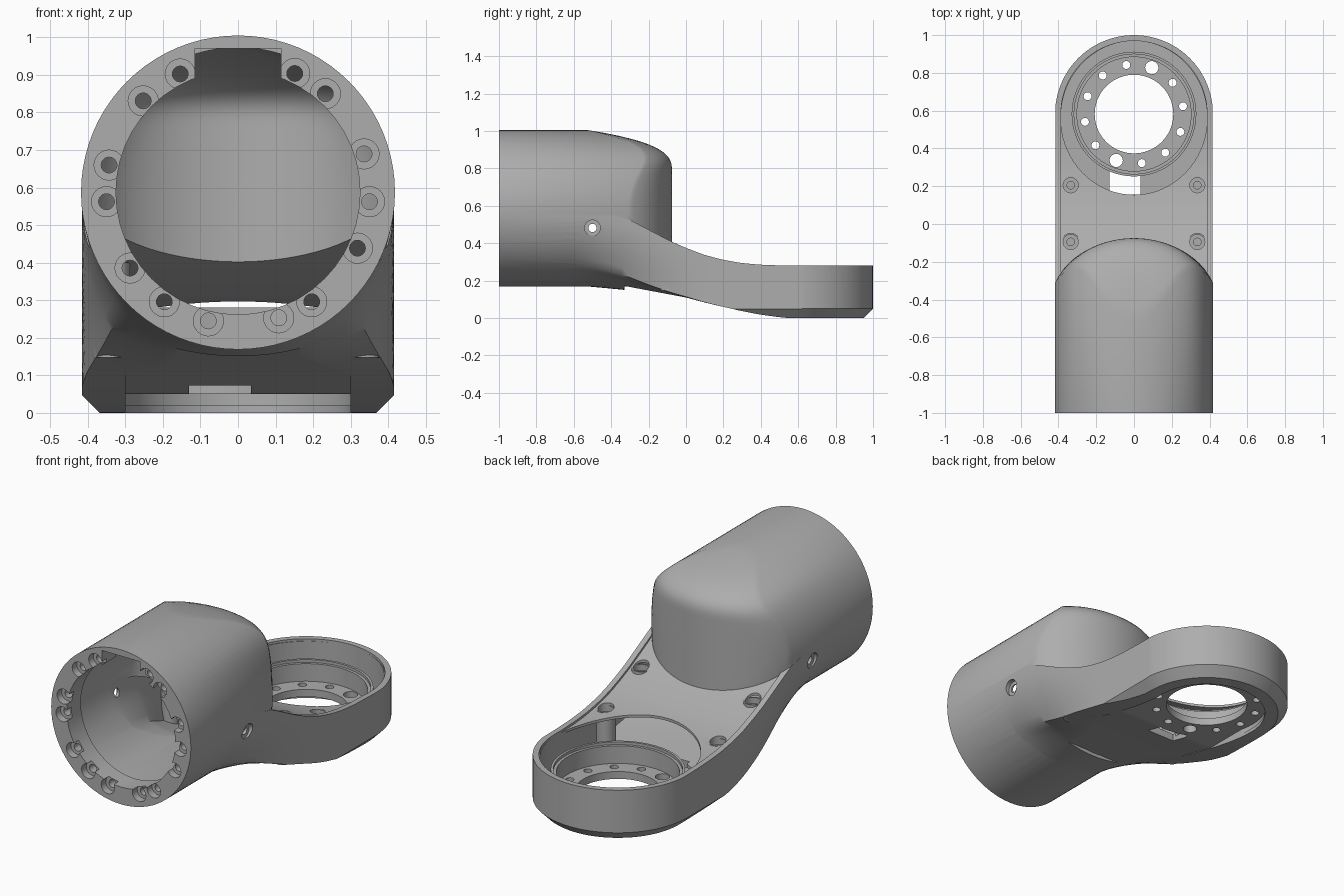
import bpy, bmesh, math
from mathutils import Matrix, Vector

cube = bpy.data.objects.get("Cube")
if cube:
    bpy.data.objects.remove(cube, do_unlink=True)

metal = bpy.data.materials.new("grey_metal")
metal.use_nodes = True
metal.diffuse_color = (0.42, 0.42, 0.42, 1)
metal.node_tree.nodes["Principled BSDF"].inputs["Base Color"].default_value = (0.42, 0.42, 0.42, 1)

AXIS = 0.587      # height of the barrel axis
R = 0.418         # outer radius of barrel and tray
HUB = 0.582       # y of the tray centre


def make(name, bm):
    bmesh.ops.recalc_face_normals(bm, faces=bm.faces)
    mesh = bpy.data.meshes.new(name)
    bm.to_mesh(mesh)
    bm.free()
    mesh.materials.append(metal)
    ob = bpy.data.objects.new(name, mesh)
    bpy.context.collection.objects.link(ob)
    return ob


def loft(name, rings):
    """Skin a list of closed rings and cap both ends."""
    bm = bmesh.new()
    rows = [[bm.verts.new(p) for p in ring] for ring in rings]
    n = len(rows[0])
    for a, b in zip(rows, rows[1:]):
        for i in range(n):
            j = (i + 1) % n
            bm.faces.new((a[i], a[j], b[j], b[i]))
    bm.faces.new(rows[0])
    bm.faces.new(rows[-1])
    return make(name, bm)


def boolean(target, tool, mode="DIFFERENCE"):
    """Apply a boolean, falling back to the exact solver if nothing changed."""
    bpy.context.view_layer.objects.active = target
    before = len(target.data.vertices)
    for solver in ("MANIFOLD", "EXACT"):
        mod = target.modifiers.new("cut", "BOOLEAN")
        mod.operation, mod.solver, mod.object = mode, solver, tool
        try:
            bpy.ops.object.modifier_apply(modifier=mod.name)
        except RuntimeError:
            target.modifiers.clear()
        if len(target.data.vertices) != before:
            break
    bpy.data.objects.remove(tool, do_unlink=True)


def rod(a, b, r, seg=24, squash=1):
    """Cylinder between two points, optionally oval along its local y."""
    a, b = Vector(a), Vector(b)
    bm = bmesh.new()
    turn = (b - a).to_track_quat("Z", "Y").to_matrix().to_4x4()
    bmesh.ops.create_cone(bm, cap_ends=True, segments=seg, radius1=r, radius2=r, depth=(b - a).length,
                          matrix=Matrix.Translation((a + b) / 2) @ turn @ Matrix.Diagonal((1, squash, 1, 1)))
    return make("rod", bm)


def box(lo, hi):
    lo, hi = Vector(lo), Vector(hi)
    bm = bmesh.new()
    bmesh.ops.create_cube(bm, size=1, matrix=Matrix.Translation((lo + hi) / 2) @ Matrix.Diagonal((*(hi - lo), 1)))
    return make("box", bm)


def curve(points):
    """Piecewise height along y."""
    def at(y):
        if y <= points[0][0]:
            return points[0][1]
        for (a, u), (b, v) in zip(points, points[1:]):
            if y <= b:
                return u + (v - u) * (y - a) / (b - a)
        return points[-1][1]
    return at


top = curve([(-0.7, 0.587), (-0.5, 0.573), (-0.3, 0.525), (-0.08, 0.41), (0, 0.375), (0.1, 0.337),
             (0.2, 0.311), (0.3, 0.294), (0.4, 0.285), (0.55, 0.28)])
bottom = curve([(-0.7, 0.182), (-0.5, 0.167), (-0.3, 0.148), (0, 0.103), (0.2, 0.06), (0.3, 0.037),
                (0.4, 0.018), (0.52, 0.002), (0.6, 0)])
floor = curve([(-0.6, 0.25), (-0.3, 0.215), (0, 0.145), (0.25, 0.093)])
pocket_roof = curve([(-0.33, 0.172), (0, 0.11), (0.25, 0.05)])


def square_mix(y):
    t = min(max((y + 0.65) / 0.85, 0), 1)
    return t * t * (3 - 2 * t)


def trough(name, w, y0, y1, low, high, mix=square_mix, steps=44):
    """Channel whose underside goes from round to square along y."""
    rings = []
    for k in range(steps + 1):
        y = y0 + (y1 - y0) * k / steps
        t, ring = mix(y), []
        for i in range(33):
            c, s = math.cos(math.pi * i / 32), math.sin(math.pi * i / 32)
            f = 1 + t * (1 / max(abs(c), abs(s)) - 1)
            ring.append((w * c * f, y, high(y) - (high(y) - low(y)) * s * f))
        rings.append(ring)
    return loft(name, rings)


def stadium(layers):
    """Long plan shape with a round back end, as (z, radius) layers."""
    rings = []
    for z, r in layers:
        arc = [(r * math.cos(math.pi * i / 48), HUB + r * math.sin(math.pi * i / 48), z) for i in range(49)]
        rings.append([(r, -0.8, z)] + arc + [(-r, -0.8, z)])
    return loft("plan", rings)


def barrel(name, r, y0, inset, seg=80):
    """Horizontal barrel with a curved back wall that rolls over at the top."""
    def ring(s, flat=None):
        pts = []
        for i in range(seg):
            a = 2 * math.pi * i / seg
            x, h = s * math.cos(a), s * math.sin(a)
            drop = 0.42 * max(0, (h * R - 0.193) / 0.225) ** 3 + 0.03 * s ** 10
            y = -0.605 + math.sqrt(0.53 ** 2 - (x * R) ** 2) - drop - inset
            pts.append((x * r, y if flat is None else flat, AXIS + h * r))
        return pts
    scales = [1 - k / 28 for k in range(28)] + [0.01]
    return loft(name, [ring(1, y0)] + [ring(s) for s in scales])


# Arm: blended trough trimmed to the chamfered plan shape, with a raised rim
body = trough("link_body", 0.416, -0.7, 1.05, bottom, top)
boolean(body, stadium([(-0.001, R - 0.05), (0.05, R), (1, R)]), "INTERSECT")
recess = trough("recess", 0.386, -0.65, 1.05, lambda y: top(y) - 0.012, lambda y: top(y) + 0.2, lambda y: 1)
boolean(recess, stadium([(0, 0.387), (1, 0.387)]), "INTERSECT")
boolean(body, recess)

# Open round tray, underside pocket, hub opening and cable window
boolean(body, rod((0, 0.562, 0.09), (0, 0.562, 0.6), 0.388, 72, 1.05))
boolean(body, trough("pocket", 0.3, -0.33, HUB, pocket_roof, lambda y: -0.1, lambda y: 1))
boolean(body, rod((0, HUB, -0.1), (0, HUB, 0.051), 0.301, 64))
boolean(body, rod((0, HUB, 0.02), (0, HUB, 0.12), 0.31, 64))
boolean(body, box((-0.13, 0.157, 0.02), (0.035, 0.29, 0.2)))

# Barrel joined on and hollowed behind a bolting flange
boolean(body, barrel("barrel", R, -1, 0), "UNION")
boolean(body, barrel("barrel_cavity", 0.386, -0.88, 0.04))
boolean(body, rod((0, -1.1, AXIS), (0, -0.8, AXIS), 0.325, 48))
boolean(body, box((-0.115, -1.1, 0.8), (0.115, -0.8, 0.971)))

# Cable channel under the deck
boolean(body, trough("channel", 0.384, -0.55, 0.53, floor, lambda y: top(y) - 0.026))

# Deck screw bosses with counterbores
for x in (-0.335, 0.335):
    for y in (-0.095, 0.205):
        z = top(y)
        boolean(body, rod((x, y, floor(y) - 0.02), (x, y, z - 0.018), 0.048), "UNION")
        boolean(body, rod((x, y, z - 0.05), (x, y, z + 0.05), 0.04))
        boolean(body, rod((x, y, z - 0.11), (x, y, z), 0.02))

# Side screw holes
for s in (-1, 1):
    boolean(body, rod((s * 0.388, -0.5, 0.482), (s * 0.5, -0.5, 0.482), 0.042))
    boolean(body, rod((s * 0.3, -0.5, 0.482), (s * 0.5, -0.5, 0.482), 0.022))

# Flange bolt holes with counterbores
for deg in (17, 48.5, 64.5, 116, 136, 168, 184, 215, 236, 257, 288, 304, 335, 356):
    a = math.radians(deg)
    x, z = 0.351 * math.cos(a), AXIS + 0.351 * math.sin(a)
    boolean(body, rod((x, -1.1, z), (x, -0.96, z), 0.04))
    boolean(body, rod((x, -1.1, z), (x, -0.85, z), 0.021))

# Bearing ring: turned collar with an inner flange
profile = [(0.208, 0.05), (0.33, 0.05), (0.33, 0.2), (0.317, 0.2), (0.317, 0.185),
           (0.302, 0.185), (0.302, 0.09), (0.208, 0.09)]
bm = bmesh.new()
rows = []
for k in range(72):
    a = 2 * math.pi * k / 72
    rows.append([bm.verts.new((r * math.cos(a), HUB + r * math.sin(a), z)) for r, z in profile])
for k in range(72):
    p, q = rows[k], rows[(k + 1) % 72]
    for i in range(len(profile)):
        j = (i + 1) % len(profile)
        bm.faces.new((p[i], p[j], q[j], q[i]))
ring = make("bearing_ring", bm)
for k in range(12):
    a = math.radians(69 - 30 * k)
    x, y = 0.263 * math.cos(a), HUB + 0.263 * math.sin(a)
    boolean(ring, rod((x, y, 0), (x, y, 0.15), 0.035 if k % 6 == 0 else 0.021))

# Smooth shading with crisp edges
for ob in (body, ring):
    bpy.ops.object.select_all(action="DESELECT")
    ob.select_set(True)
    bpy.context.view_layer.objects.active = ob
    bpy.ops.object.shade_smooth_by_angle(angle=math.radians(42))
